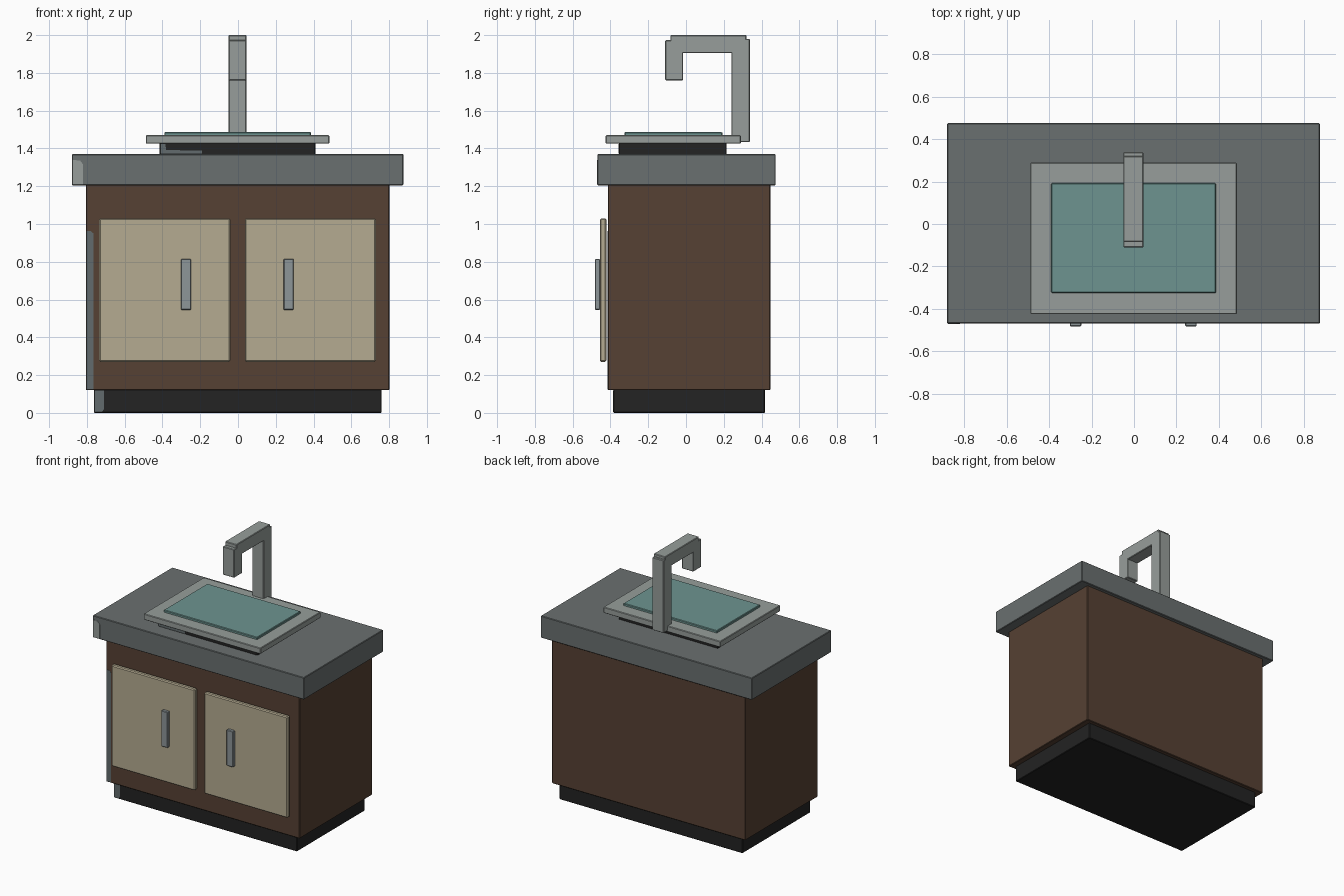
import bpy, bmesh

if "Cube" in bpy.data.objects:
    bpy.data.objects.remove(bpy.data.objects["Cube"])


def material(name, rgb):
    m = bpy.data.materials.new(name)
    lin = [(c / 255 / 12.92) if c < 10 else ((c / 255 + 0.055) / 1.055) ** 2.4 for c in rgb]
    m.diffuse_color = (*lin, 1)
    m.use_nodes = True
    m.node_tree.nodes["Principled BSDF"].inputs["Base Color"].default_value = m.diffuse_color
    return m


WOOD = material("brown wood", (86, 65, 51))
STONE = material("grey stone", (106, 112, 112))
BLACK = material("black", (35, 35, 35))
CREAM = material("cream", (181, 171, 145))
METAL = material("light metal", (151, 158, 155))
WATER = material("teal water", (109, 148, 144))
HANDLE = material("handle metal", (141, 150, 153))
WORN = material("worn grey", (98, 107, 109))


def finish(name, bm, mat):
    bmesh.ops.recalc_face_normals(bm, faces=bm.faces)
    me = bpy.data.meshes.new(name)
    bm.to_mesh(me)
    bm.free()
    me.materials.append(mat)
    ob = bpy.data.objects.new(name, me)
    bpy.context.collection.objects.link(ob)
    return ob


def box(name, x, y, z, mat, bevel=0.004):
    """Box from (min, max) ranges with a small chamfer."""
    bm = bmesh.new()
    bmesh.ops.create_cube(bm, size=1)
    for v in bm.verts:
        v.co = [r[0] + (c + 0.5) * (r[1] - r[0]) for c, r in zip(v.co, (x, y, z))]
    bmesh.ops.bevel(bm, geom=bm.edges[:], offset=bevel, segments=1, affect='EDGES')
    return finish(name, bm, mat)


def front_plate(name, pts, y, mat):
    """Thin painted patch on a front face, outlined in x, z."""
    bm = bmesh.new()
    f = bm.faces.new([bm.verts.new((px, y + 0.001, pz)) for px, pz in pts])
    ext = bmesh.ops.extrude_face_region(bm, geom=[f])["geom"]
    for v in ext:
        if isinstance(v, bmesh.types.BMVert):
            v.co.y -= 0.003
    return finish(name, bm, mat)


# cabinet
box("plinth", (-0.763, 0.76), (-0.385, 0.418), (0, 0.125), BLACK)
box("cabinet_body", (-0.806, 0.802), (-0.414, 0.447), (0.12, 1.21), WOOD)
box("countertop", (-0.88, 0.876), (-0.469, 0.475), (1.205, 1.37), STONE)

# doors and handles
for side, x0, hx in (("left", -0.735, -0.302), ("right", 0.036, 0.241)):
    box(side + "_door", (x0, x0 + 0.694), (-0.456, -0.422), (0.27, 1.03), CREAM, 0.007)
    box(side + "_handle", (hx, hx + 0.054), (-0.482, -0.455), (0.545, 0.815), HANDLE)

# sink
box("sink_base", (-0.415, 0.41), (-0.355, 0.215), (1.365, 1.43), BLACK)
box("sink_rim", (-0.488, 0.484), (-0.425, 0.29), (1.425, 1.47), METAL)
box("water", (-0.39, 0.386), (-0.325, 0.192), (1.465, 1.487), WATER)

# tap
TX = (-0.05, 0.045)
box("tap_post", TX, (0.24, 0.338), (1.433, 1.98), METAL)
box("tap_arm", TX, (-0.083, 0.32), (1.905, 2.0), METAL)
box("tap_spout", TX, (-0.11, -0.015), (1.76, 1.973), METAL)

# worn patches on the left of the front
front_plate("counter_patch", [(-0.876, 1.209), (-0.82, 1.209), (-0.82, 1.315),
                              (-0.835, 1.335), (-0.876, 1.34)], -0.469, METAL)
front_plate("body_patch", [(-0.802, 0.124), (-0.765, 0.124), (-0.765, 0.95),
                           (-0.78, 0.962), (-0.802, 0.962)], -0.414, WORN)
front_plate("plinth_patch", [(-0.759, 0.004), (-0.72, 0.004), (-0.71, 0.02),
                             (-0.71, 0.118), (-0.759, 0.118)], -0.385, WORN)
front_plate("sink_patch", [(-0.411, 1.372), (-0.19, 1.372), (-0.19, 1.388),
                           (-0.38, 1.392), (-0.385, 1.424), (-0.411, 1.424)], -0.355, WORN)
